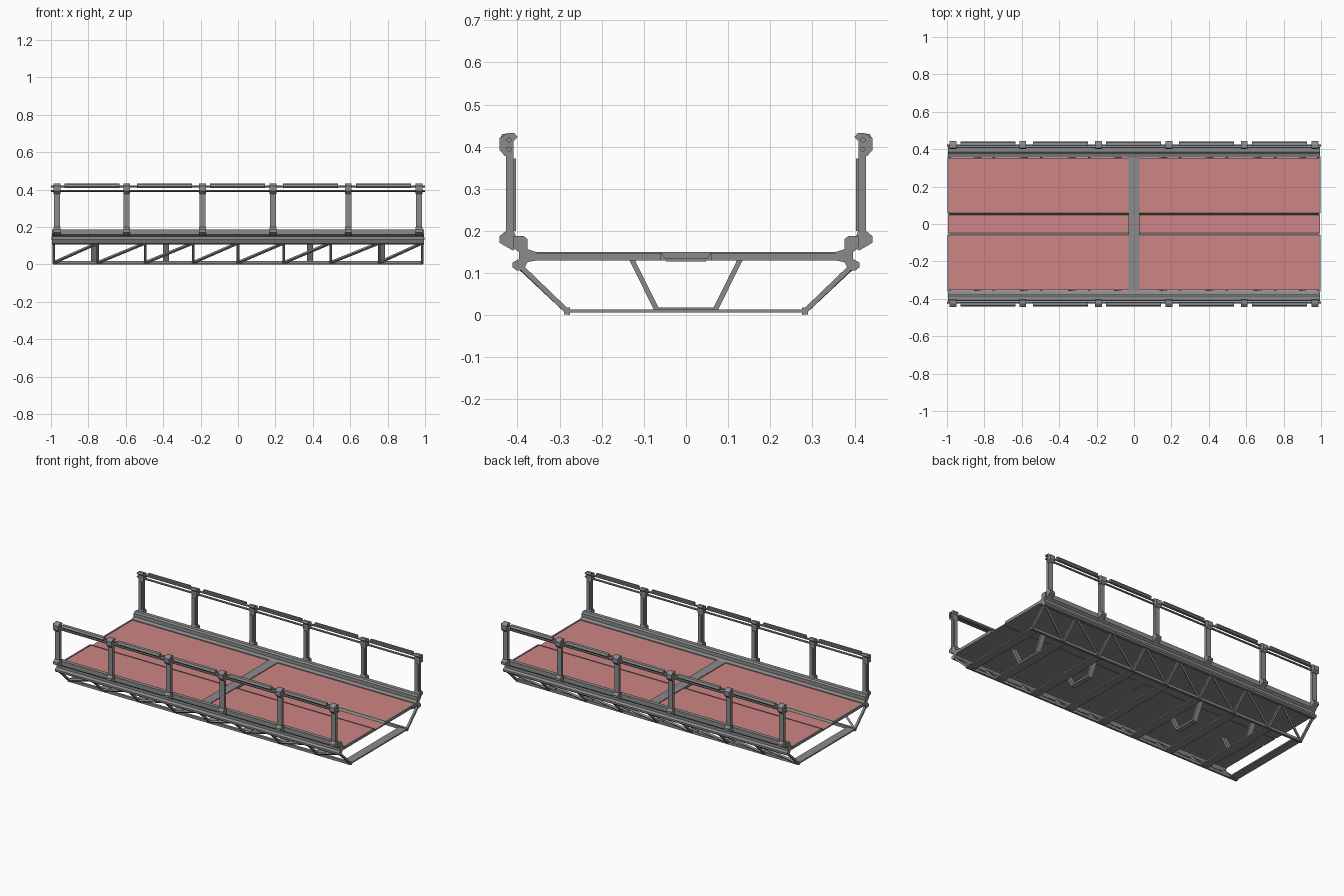
import bpy, bmesh, math
from mathutils import Vector

if "Cube" in bpy.data.objects:
    bpy.data.objects.remove(bpy.data.objects["Cube"])


def material(name, rgb):
    m = bpy.data.materials.new(name)
    m.diffuse_color = (*rgb, 1)
    m.use_nodes = True
    m.node_tree.nodes["Principled BSDF"].inputs["Base Color"].default_value = m.diffuse_color
    return m


STEEL = material("steel grey", (0.26, 0.26, 0.26))
RED = material("deck red", (0.62, 0.235, 0.235))


def finish(bm, name, red_top=False):
    bmesh.ops.recalc_face_normals(bm, faces=bm.faces)
    me = bpy.data.meshes.new(name)
    me.materials.append(STEEL)
    if red_top:
        me.materials.append(RED)
        for f in bm.faces:
            f.material_index = 1 if f.normal.z > 0.9 else 0
    bm.to_mesh(me)
    bm.free()
    ob = bpy.data.objects.new(name, me)
    bpy.context.collection.objects.link(ob)
    return ob


def prism(bm, pts, x0, x1, s=1):
    """Extrude a (y, z) profile along x; s = -1 mirrors it in y."""
    a = [bm.verts.new((x0, s * y, z)) for y, z in pts]
    b = [bm.verts.new((x1, s * y, z)) for y, z in pts]
    bm.faces.new(a)
    bm.faces.new(b[::-1])
    for i in range(len(pts)):
        j = (i + 1) % len(pts)
        bm.faces.new((a[i], b[i], b[j], a[j]))


def box(bm, x0, x1, y0, y1, z0, z1, s=1):
    prism(bm, [(y0, z0), (y1, z0), (y1, z1), (y0, z1)], x0, x1, s)


def bar(bm, p, q, wide, thick):
    """Square bar from p to q; wide is measured nearest the x axis."""
    p, q = Vector(p), Vector(q)
    d = (q - p).normalized()
    u = Vector((1, 0, 0))
    u = (u - d * u.dot(d)).normalized()
    v = d.cross(u)
    ring = [(-1, -1), (1, -1), (1, 1), (-1, 1)]
    a, b = ([bm.verts.new(c + u * i * wide / 2 + v * j * thick / 2) for i, j in ring] for c in (p, q))
    bm.faces.new(a)
    bm.faces.new(b[::-1])
    for i in range(4):
        j = (i + 1) % 4
        bm.faces.new((a[i], b[i], b[j], a[j]))


def circle(y, z, r, n=8):
    return [(y + r * math.cos(math.tau * (i + .5) / n), z + r * math.sin(math.tau * (i + .5) / n)) for i in range(n)]


POSTS = [-0.968, -0.595, -0.19, 0.187, 0.59, 0.968]
NODES = [-0.985, -0.75, -0.495, -0.24, 0, 0.245, 0.495, 0.755, 0.985]
BEAM = [(0.41, 0.188), (0.385, 0.188), (0.376, 0.18), (0.376, 0.157), (0.355, 0.15),
        (0.355, 0.13), (0.376, 0.126), (0.387, 0.106), (0.402, 0.106), (0.412, 0.114),
        (0.412, 0.125), (0.397, 0.133), (0.397, 0.15), (0.41, 0.16)]
CAP = [(0.40, 0.423), (0.407, 0.432), (0.424, 0.432), (0.443, 0.42), (0.443, 0.392),
       (0.43, 0.378), (0.41, 0.378), (0.41, 0.412)]
FOOT = [(0.409, 0.2), (0.428, 0.2), (0.443, 0.187), (0.443, 0.172), (0.41, 0.153), (0.40, 0.165), (0.40, 0.18)]

for s, side in ((1, "back"), (-1, "front")):
    # side beam
    bm = bmesh.new()
    prism(bm, BEAM, -0.995, 0.995, s)
    finish(bm, side + "_side_beam")

    # railing posts with caps and feet
    bm = bmesh.new()
    for x in POSTS:
        box(bm, x - 0.016, x + 0.016, 0.409, 0.427, 0.18, 0.39, s)
        box(bm, x - 0.01, x + 0.01, 0.404, 0.41, 0.2, 0.372, s)
        prism(bm, CAP, x - 0.018, x + 0.018, s)
        prism(bm, FOOT, x - 0.018, x + 0.018, s)
    finish(bm, side + "_railing_posts")

    # two round rails and the hand grips between posts
    bm = bmesh.new()
    for z in (0.416, 0.394):
        prism(bm, circle(0.42, z, 0.006), -1, 1, s)
    finish(bm, side + "_rails")
    bm = bmesh.new()
    for a, b in zip(POSTS, POSTS[1:]):
        c = (a + b) / 2
        prism(bm, [(0.424, 0.41), (0.436, 0.41), (0.442, 0.418), (0.436, 0.43), (0.42, 0.432), (0.42, 0.424)],
              c - 0.147, c + 0.147, s)
    finish(bm, side + "_hand_grips")

    # lower chord, leaning uprights and diagonals
    bm = bmesh.new()
    box(bm, -0.993, 0.993, 0.275, 0.29, 0.002, 0.018, s)
    for x in NODES:
        bar(bm, (x, s * 0.283, 0.01), (x, s * 0.395, 0.118), 0.014, 0.012)
    for a, b in zip(NODES, NODES[1:]):
        bar(bm, (a, s * 0.283, 0.01), (b, s * 0.395, 0.115), 0.012, 0.012)
    finish(bm, side + "_truss")

    # deck panels with red tops, and the sloped edge of the centre trough
    for x0, x1, end in ((-0.99, -0.028, "left"), (0.028, 0.99, "right")):
        bm = bmesh.new()
        box(bm, x0, x1, 0.06, 0.354, 0.13, 0.145, s)
        finish(bm, side + "_" + end + "_deck_panel", True)
    bm = bmesh.new()
    prism(bm, [(0.046, 0.13), (0.062, 0.13), (0.062, 0.148), (0.058, 0.148)], -0.992, 0.992, s)
    finish(bm, side + "_trough_edge")

    # inner V struts
    bm = bmesh.new()
    for x in (-0.77, -0.385, 0.385, 0.77):
        bar(bm, (x, s * 0.069, 0.012), (x, s * 0.13, 0.135), 0.034, 0.012)
    finish(bm, side + "_inner_struts")

# centre trough floor
for x0, x1, end in ((-0.995, -0.028, "left"), (0.028, 0.995, "right")):
    bm = bmesh.new()
    box(bm, x0, x1, -0.048, 0.048, 0.128, 0.136)
    finish(bm, end + "_trough_floor", True)

# deck cross beams: wide middle one and thin end frames
bm = bmesh.new()
box(bm, -0.03, 0.03, -0.36, 0.36, 0.13, 0.15)
for e in (-0.9925, 0.9925):
    for s in (1, -1):
        box(bm, e - 0.0045, e + 0.0045, 0.06, 0.36, 0.13, 0.148, s)
finish(bm, "deck_cross_beams")

# flat cross ties along the bottom
bm = bmesh.new()
for x in NODES:
    c = max(-0.963, min(0.963, x))
    box(bm, c - 0.027, c + 0.027, -0.28, 0.28, 0.006, 0.014)
for x in (-0.77, -0.385, 0.385, 0.77):
    box(bm, x - 0.017, x + 0.017, -0.075, 0.075, 0.007, 0.018)
box(bm, -0.99, 0.99, -0.28, -0.276, 0.0, 0.006)
box(bm, -0.99, 0.99, 0.276, 0.28, 0.0, 0.006)
finish(bm, "bottom_cross_ties")
